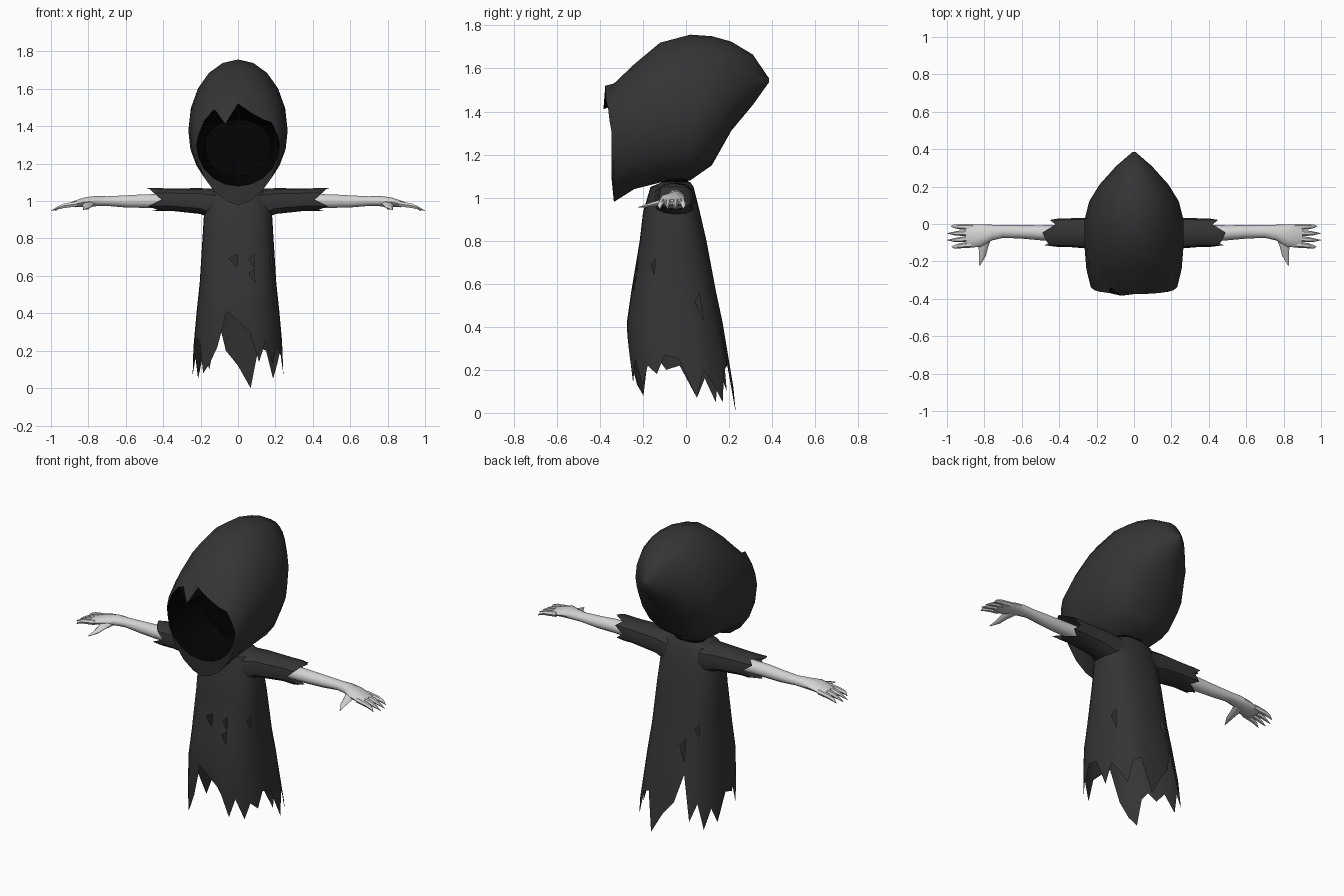
import bpy, bmesh
from math import sin, cos, pi, copysign
from mathutils import Vector

cube = bpy.data.objects.get("Cube")
if cube:
    bpy.data.objects.remove(cube, do_unlink=True)


def material(name, value):
    mat = bpy.data.materials.new(name)
    mat.use_nodes = True
    color = (value, value, value, 1)
    mat.diffuse_color = color
    mat.node_tree.nodes["Principled BSDF"].inputs["Base Color"].default_value = color
    return mat


CLOTH = material("charcoal cloth", 0.035)
VOID = material("black void", 0.001)
SKIN = material("pale skin", 0.65)


def power(v, e):
    return copysign(abs(v) ** e, v)


def loft(bm, rings, cap_start=False, cap_end=False):
    """Bridge closed rings of equal size; returns the faces in ring order."""
    rows = [[bm.verts.new(p) for p in ring] for ring in rings]
    faces = []
    for a, b in zip(rows, rows[1:]):
        n = len(a)
        for i in range(n):
            j = (i + 1) % n
            faces.append(bm.faces.new((a[i], a[j], b[j], b[i])))
    if cap_start:
        faces.append(bm.faces.new(rows[0]))
    if cap_end:
        faces.append(bm.faces.new(rows[-1]))
    return faces


def finish(name, bm, mats, mirror=False, angle=0.6):
    mesh = bpy.data.meshes.new(name)
    bm.to_mesh(mesh)
    bm.free()
    obj = bpy.data.objects.new(name, mesh)
    bpy.context.collection.objects.link(obj)
    for mat in mats:
        mesh.materials.append(mat)
    if mirror:
        mod = obj.modifiers.new("Mirror", 'MIRROR')
        mod.use_mirror_merge = False
    bpy.ops.object.select_all(action='DESELECT')
    obj.select_set(True)
    bpy.context.view_layer.objects.active = obj
    bpy.ops.object.shade_smooth_by_angle(angle=angle)
    return obj


# Robe: height, half width, front y, back y
BODY = [(1.072, .09, -.11, .02), (1.05, .15, -.165, .035), (.93, .182, -.20, .065),
        (.80, .19, -.215, .095), (.56, .205, -.255, .14), (.42, .22, -.275, .17),
        (.20, .24, -.265, .21), (0, .25, -.25, .235)]
SIDES = 32


def robe_point(i, z):
    for hi, lo in zip(BODY, BODY[1:]):
        if z >= lo[0]:
            t = (hi[0] - z) / (hi[0] - lo[0])
            w, f, b = [h + (l - h) * t for h, l in zip(hi[1:], lo[1:])]
            break
    a = 2 * pi * i / SIDES
    return (w * power(sin(a), .8), (f + b) / 2 - (b - f) / 2 * power(cos(a), .8), z)


# Torn hem heights, from the front round by the left side
HEM = [.36, .30, .14, .25, .13, .22, .18, .27, .25, .07, .20, .13, .05, .20, .22, 0,
       .12, .20, .36, .10, .20, .05, .16, .07, .22, .20, .27, .24, .08, .13, .22, .42]
ROWS = [1.072, 1.05, .93, .80, .72, .64, .56, .42]
TEARS = [(4, 31), (4, 1), (5, 1), (4, 5), (6, 10), (6, 17), (5, 19)]

bm = bmesh.new()
rings = [[robe_point(i, z) for i in range(SIDES)] for z in ROWS]
rings.append([robe_point(i, min(z, .41)) for i, z in enumerate(HEM)])
faces = loft(bm, rings)
bmesh.ops.recalc_face_normals(bm, faces=bm.faces)
torn = [faces[row * SIDES + col] for row, col in TEARS]
bmesh.ops.inset_individual(bm, faces=torn, thickness=.007)
corners = [list(f.verts)[:2] for f in torn]
bmesh.ops.delete(bm, geom=torn, context='FACES_ONLY')
for a, b in corners:
    bmesh.ops.pointmerge(bm, verts=[a, b], merge_co=a.co.lerp(b.co, .3))
finish("robe", bm, [CLOTH])

# Sleeves with frayed cuffs
FRAY = [.07, .0, .03, -.02, .02, -.02, .05, .01, .06, -.01, .03, .05]


def sleeve_ring(x, y, z, ry, rz, fray=0):
    n = len(FRAY)
    return [(x + fray * FRAY[i], y + ry * power(sin(2 * pi * i / n), .8),
             z + rz * power(cos(2 * pi * i / n), .8)) for i in range(n)]


bm = bmesh.new()
loft(bm, [sleeve_ring(.10, -.06, .975, .10, .09),
          sleeve_ring(.20, -.05, 1.0, .085, .069),
          sleeve_ring(.36, -.046, 1.008, .076, .06),
          sleeve_ring(.42, -.046, 1.008, .076, .062, 1)])
bmesh.ops.recalc_face_normals(bm, faces=bm.faces)
finish("sleeves", bm, [CLOTH], mirror=True)


# Forearms and palms
def oval(center, u, v, n=10):
    c, u, v = Vector(center), Vector(u), Vector(v)
    return [c + u * cos(2 * pi * i / n) + v * sin(2 * pi * i / n) for i in range(n)]


ARM = [(.34, -.047, 1.0, .043, .040), (.50, -.047, 1.0, .040, .038),
       (.60, -.042, .998, .036, .034), (.70, -.040, 1.0, .034, .027),
       (.76, -.046, 1.0, .042, .029), (.82, -.062, .995, .060, .026),
       (.87, -.065, .985, .061, .019), (.90, -.065, .98, .054, .012)]
bm = bmesh.new()
loft(bm, [oval((x, y, z), (0, ry, 0), (0, 0, rz)) for x, y, z, ry, rz in ARM], True, True)
bmesh.ops.recalc_face_normals(bm, faces=bm.faces)
finish("forearms", bm, [SKIN], mirror=True, angle=.9)

# Clawed fingers and thumbs
bm = bmesh.new()
for start, end, tip in [(-.110, -.122, .975), (-.080, -.086, 1.0),
                        (-.048, -.050, 1.0), (-.017, -.012, .98)]:
    path = [(.86, start, .985, .016), (.93, (start + end) / 2, .975, .014),
            (.96, end, .965, .010), (tip, end, .948, .001)]
    loft(bm, [oval((x, y, z), (0, r, 0), (0, 0, r), 6) for x, y, z, r in path], True, True)
thumb = [(.79, -.06, .99, .034), (.805, -.12, .977, .026),
         (.81, -.17, .965, .018), (.826, -.222, .955, .003)]
loft(bm, [oval((x, y, z), (r, 0, 0), (0, 0, r * .6), 6) for x, y, z, r in thumb], True, True)
bmesh.ops.recalc_face_normals(bm, faces=bm.faces)
finish("fingers", bm, [SKIN], mirror=True, angle=.9)

# Hood: y, half width, top, middle, bottom, roundness of the lower half
HOOD = [(.385, .008, 1.555, 1.545, 1.535, 1), (.31, .095, 1.665, 1.53, 1.43, 1),
        (.21, .185, 1.725, 1.47, 1.31, .9), (.12, .24, 1.75, 1.42, 1.15, .8),
        (.02, .265, 1.757, 1.38, 1.08, .8), (-.12, .265, 1.72, 1.37, 1.07, .8),
        (-.24, .255, 1.62, 1.36, 1.04, .9), (-.335, .232, 1.53, 1.33, .98, 1.2)]
POINTS = 20
JAG = {0: .05, 1: .01, 3: .02, 19: -.05, 18: .05, 17: .03}


def hood_ring(y, w, top, mid, bottom, e):
    ring = []
    for i in range(POINTS):
        s, c = sin(2 * pi * i / POINTS), cos(2 * pi * i / POINTS)
        if c >= 0:
            ring.append((w * s, y, mid + (top - mid) * c))
        else:
            ring.append((w * power(s, e), y, mid + (mid - bottom) * c))
    return ring


def opening(depth, scale=1, ragged=1):
    ring = []
    for i in range(POINTS):
        s, c = sin(2 * pi * i / POINTS), cos(2 * pi * i / POINTS)
        jag = JAG.get(i, 0) * ragged
        y = depth - ragged * (.03 * max(c, 0) + max(-jag, 0) * .2)
        ring.append((.222 * s * scale, y, 1.3 + (.17 if c > 0 else .22) * c * scale + jag))
    return ring


bm = bmesh.new()
rings = [hood_ring(*h) for h in HOOD] + [opening(-.345), opening(-.22, 1.02, 0),
                                         opening(-.08, .8, 0)]
faces = loft(bm, rings, True, True)
bmesh.ops.recalc_face_normals(bm, faces=bm.faces)
# The recess behind the opening is black
inner_start = len(HOOD) * POINTS
for k, f in enumerate(faces):
    if k >= inner_start and f is not faces[-2]:
        f.material_index = 1
finish("hood", bm, [CLOTH, VOID], angle=.7)

# Dark neck between robe and hood
bm = bmesh.new()
loft(bm, [oval((0, -.045, z), (.085, 0, 0), (0, .06, 0)) for z in (1.0, 1.14)], True, True)
bmesh.ops.recalc_face_normals(bm, faces=bm.faces)
finish("neck", bm, [VOID])
